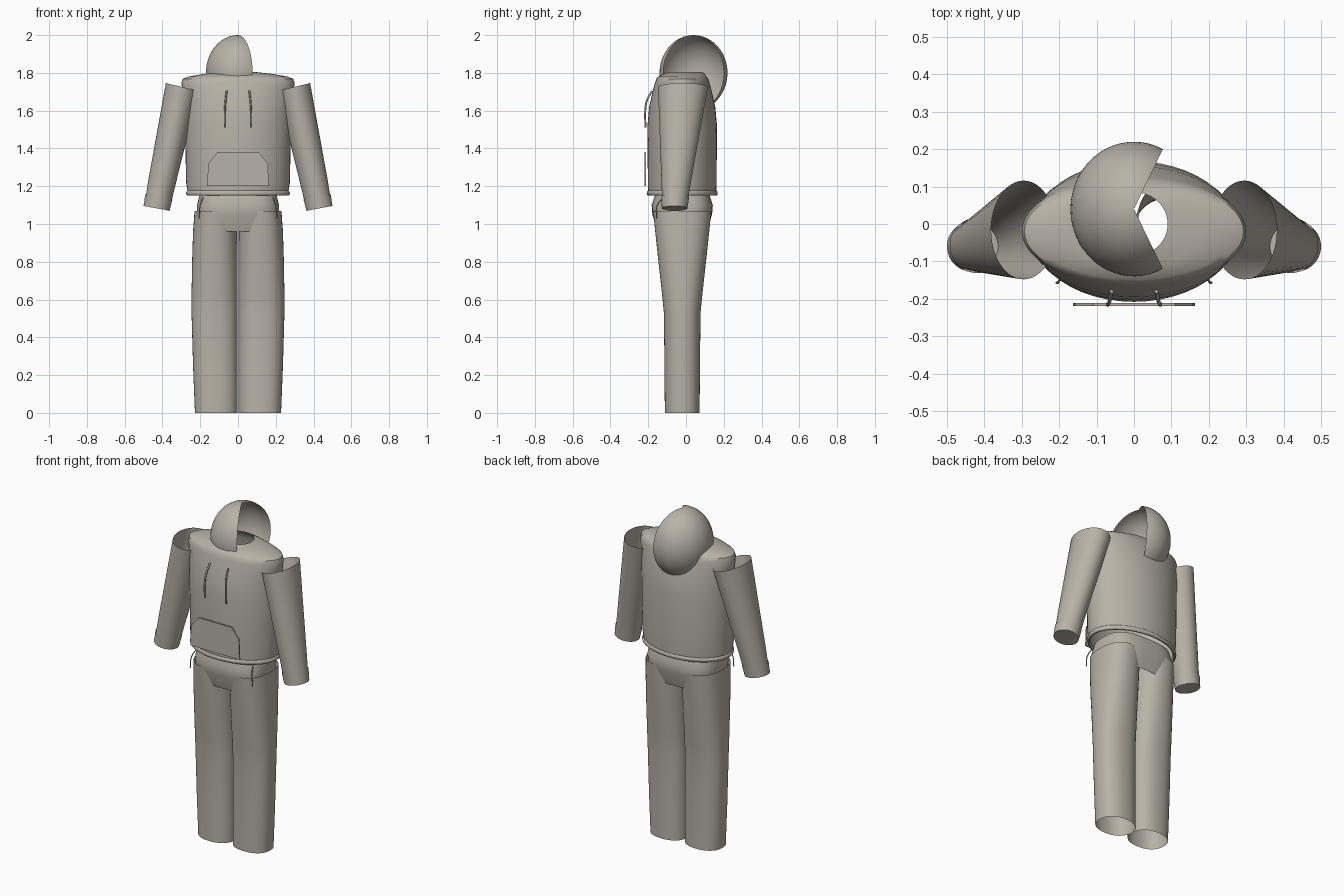
import bpy, bmesh
from math import sin, cos, pi, radians

if "Cube" in bpy.data.objects:
    bpy.data.objects.remove(bpy.data.objects["Cube"])

cloth = bpy.data.materials.new("warm grey cloth")
cloth.use_nodes = True
COLOUR = (0.48, 0.45, 0.39, 1)
cloth.diffuse_color = COLOUR
cloth.node_tree.nodes["Principled BSDF"].inputs["Base Color"].default_value = COLOUR


def finish(name, bm, angle=40):
    bmesh.ops.recalc_face_normals(bm, faces=bm.faces)
    mesh = bpy.data.meshes.new(name)
    bm.to_mesh(mesh)
    bm.free()
    mesh.materials.append(cloth)
    ob = bpy.data.objects.new(name, mesh)
    bpy.context.collection.objects.link(ob)
    bpy.ops.object.select_all(action='DESELECT')
    ob.select_set(True)
    bpy.context.view_layer.objects.active = ob
    bpy.ops.object.shade_smooth_by_angle(angle=radians(angle))
    return ob


def oval(t, power):
    """Point on a unit oval; a power above 2 makes it squarer."""
    c, s = cos(t), sin(t)
    k = (abs(c) ** power + abs(s) ** power) ** (-1 / power)
    return c * k, s * k


def loft(name, rings, tilt=0, power=2, cap=False, closed=False, n=48):
    """Skin rings of (cx, cy, z, rx, ry); tilt slopes each ring along x."""
    bm = bmesh.new()
    loops = []
    for cx, cy, z, rx, ry in rings:
        pts = [oval(2 * pi * i / n, power) for i in range(n)]
        loops.append([bm.verts.new((cx + rx * u, cy + ry * v, z + tilt * rx * u))
                      for u, v in pts])
    pairs = list(zip(loops, loops[1:]))
    if closed:
        pairs.append((loops[-1], loops[0]))
    for a, b in pairs:
        for i in range(n):
            j = (i + 1) % n
            bm.faces.new((a[i], a[j], b[j], b[i]))
    if cap:
        bm.faces.new(loops[0])
    return finish(name, bm)


def cord(name, points, radius=0.004):
    curve = bpy.data.curves.new(name, 'CURVE')
    curve.dimensions = '3D'
    curve.bevel_depth = radius
    curve.bevel_resolution = 2
    curve.use_fill_caps = True
    spline = curve.splines.new('BEZIER')
    spline.bezier_points.add(len(points) - 1)
    for bp, p in zip(spline.bezier_points, points):
        bp.co = p
        bp.handle_left_type = bp.handle_right_type = 'AUTO'
    curve.materials.append(cloth)
    ob = bpy.data.objects.new(name, curve)
    bpy.context.collection.objects.link(ob)


# Torso shell, open at the hem and neck
MID = -0.02
loft("torso", [(0, MID, z, rx, ry) for z, rx, ry in (
    (1.16, .265, .18), (1.22, .275, .182), (1.52, .28, .184), (1.62, .285, .175),
    (1.70, .293, .157), (1.745, .30, .145), (1.768, .293, .138), (1.78, .265, .128))]
    + [(0, -.01, 1.795, .18, .11), (0, 0, 1.805, .09, .085)])

# Rolled hem band
loft("hem_band", [(0, MID, 1.163 + .014 * sin(a), .265 + .01 * cos(a), .178 + .01 * cos(a))
                  for a in [2 * pi * i / 10 for i in range(10)]], closed=True)

# Hood: ellipsoid shell with a wedge left open
bm = bmesh.new()
GAP = radians(63)
COLS, ROWS = 36, 20
grid = []
for r in range(ROWS + 1):
    lat = pi * (0.004 + 0.85 * r / ROWS)
    row = []
    for c in range(COLS + 1):
        a = GAP + (2 * pi - 2 * GAP) * c / COLS
        row.append(bm.verts.new((.17 * sin(lat) * cos(a),
                                 .04 + .18 * sin(lat) * sin(a),
                                 1.80 + .20 * cos(lat))))
    grid.append(row)
for a, b in zip(grid, grid[1:]):
    for c in range(COLS):
        bm.faces.new((a[c], a[c + 1], b[c + 1], b[c]))
finish("hood", bm)

# Hips, tucked into the leg tops
loft("hips", [(0, MID, z, rx, ry) for z, rx, ry in (
    (.96, .20, .13), (1.05, .217, .158), (1.10, .217, .162), (1.15, .205, .145))], power=3)

for side, s in (("left", 1), ("right", -1)):
    # Trouser leg, open at both ends
    loft(side + "_leg", [(s * (x0 + x1) / 2, MID, z, (x1 - x0) / 2, ry) for z, x0, x1, ry in (
        (0, .002, .228, .092), (.25, .002, .238, .094), (.53, .002, .246, .097),
        (.62, .002, .246, .106), (.80, .002, .243, .126), (.96, .004, .238, .143),
        (1.07, .01, .230, .154))], power=2.3)
    # Sleeve, open at the shoulder and closed at the wrist
    loft(side + "_sleeve", [(s * .43, -.06, 1.085, .066, .064), (s * .403, -.052, 1.22, .071, .078),
                            (s * .295, -.016, 1.725, .087, .132)], tilt=s * .24, cap=True)
    # Cuff around the wrist
    loft(side + "_cuff", [(s * .431, -.06, 1.083, .069, .068), (s * .419, -.057, 1.143, .072, .074)],
         tilt=s * .18, cap=True)
    # Hood string and waist string
    cord(side + "_hood_string", [(s * .06, -.18, 1.705), (s * .066, -.208, 1.65),
                                 (s * .07, -.216, 1.59), (s * .07, -.214, 1.51)], .005)
    cord(side + "_waist_string", [(s * .185, -.12, 1.14), (s * .2, -.152, 1.10),
                                  (s * .207, -.157, 1.03)], .003)

# Front pouch pocket plate
bm = bmesh.new()
outline = [(.163, 1.20), (.158, 1.32), (.11, 1.38)]
outline += [(-x, z) for x, z in reversed(outline)]
face = bm.faces.new([bm.verts.new((x, -.219, z)) for x, z in outline])
out = bmesh.ops.extrude_face_region(bm, geom=[face])
for v in out["geom"]:
    if isinstance(v, bmesh.types.BMVert):
        v.co.y += .008
finish("front_pocket", bm, 30)
